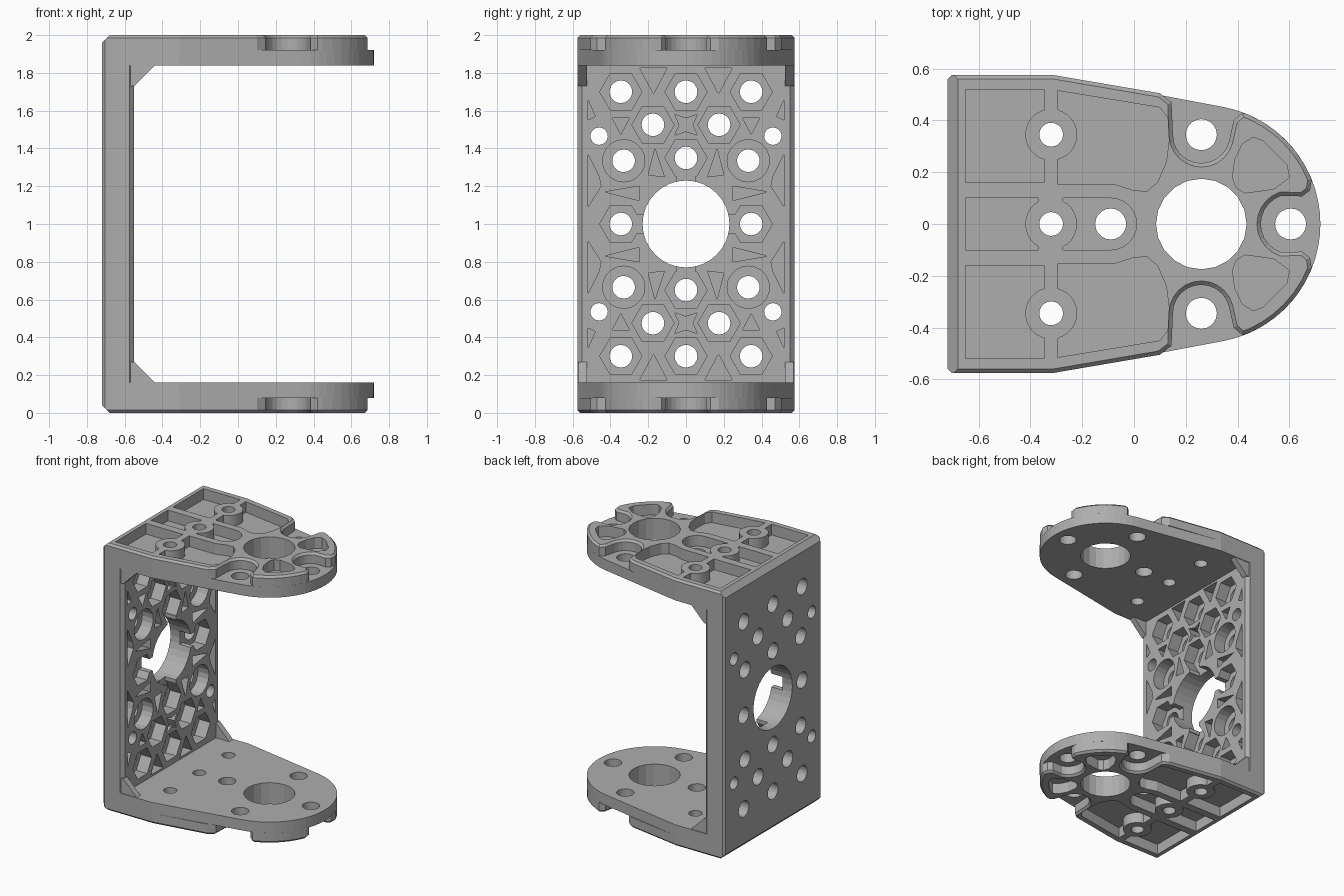
import bpy, bmesh
from math import sin, cos, radians, pi
from mathutils import Matrix

old = bpy.data.objects.get("Cube")
if old:
    bpy.data.objects.remove(old, do_unlink=True)

grey = bpy.data.materials.new("satin grey")
grey.use_nodes = True
grey.diffuse_color = (0.42, 0.42, 0.42, 1)
grey.node_tree.nodes["Principled BSDF"].inputs["Base Color"].default_value = (0.42, 0.42, 0.42, 1)


def arc(cx, cy, r, a, b, n):
    """Points along an arc, angles in degrees."""
    step = (b - a) / n
    return [(cx + r * cos(radians(a + step * i)), cy + r * sin(radians(a + step * i)))
            for i in range(n + 1)]


def ring(cx, cy, r, n=20):
    return arc(cx, cy, r, 0, 360, n)[:-1]


def rect(x0, x1, y0, y1):
    return [(x0, y0), (x1, y0), (x1, y1), (x0, y1)]


def flip(pts, su, sv=1, v0=0):
    """Reflect profile points; sv reflects about v0."""
    return [(su * u, v0 + sv * (v - v0)) for u, v in pts]


def mirrored(half):
    """Close a half outline (second coordinate > 0) across the centre line."""
    return half + [(u, -v) for u, v in reversed(half) if v > 1e-4]


def prism(name, pts, lo, hi, axis="z", bevel=0):
    """Extrude a flat outline between lo and hi along an axis."""
    place = {"z": lambda u, v, w: (u, v, w),
             "x": lambda u, v, w: (w, u, v),
             "y": lambda u, v, w: (u, w, v)}[axis]
    bm = bmesh.new()
    bottom = [bm.verts.new(place(u, v, lo)) for u, v in pts]
    top = [bm.verts.new(place(u, v, hi)) for u, v in pts]
    bm.faces.new(bottom)
    cap = bm.faces.new(top)
    for i in range(len(pts)):
        j = (i + 1) % len(pts)
        bm.faces.new((bottom[i], bottom[j], top[j], top[i]))
    bmesh.ops.recalc_face_normals(bm, faces=bm.faces)
    if bevel:
        bmesh.ops.bevel(bm, geom=list(cap.edges), offset=bevel, segments=1,
                        affect="EDGES", profile=0.5)
    mesh = bpy.data.meshes.new(name)
    bm.to_mesh(mesh)
    bm.free()
    mesh.materials.append(grey)
    obj = bpy.data.objects.new(name, mesh)
    bpy.context.collection.objects.link(obj)
    return obj


def cut(obj, cutters):
    """Subtract every cutter, then remove the cutters."""
    for c in cutters:
        c.hide_render = True
        mod = obj.modifiers.new("cut", "BOOLEAN")
        mod.operation = "DIFFERENCE"
        mod.solver = "EXACT"
        mod.object = c
    bpy.context.view_layer.update()
    deps = bpy.context.evaluated_depsgraph_get()
    mesh = bpy.data.meshes.new_from_object(obj.evaluated_get(deps))
    obj.modifiers.clear()
    obj.data = mesh
    for c in cutters:
        bpy.data.objects.remove(c, do_unlink=True)
    return obj


def mirror_copy(obj, name):
    """Copy a part to the other arm, reflected about z = 1."""
    mesh = obj.data.copy()
    mesh.transform(Matrix.Translation((0, 0, 2)) @ Matrix.Scale(-1, 4, (0, 0, 1)))
    mesh.flip_normals()
    copy = bpy.data.objects.new(name, mesh)
    bpy.context.collection.objects.link(copy)


# ---- arms: a flat plate with a pocketed rib layer outside it ----
back = [(-0.72, 0.56), (-0.705, 0.575), (-0.31, 0.575)]
plate_half = back + arc(0.26, 0, 0.46, 80, 0, 14)
rib_half = (back + [(0.10, 0.505), (0.145, 0.47), (0.15, 0.35)]
            + arc(0.26, 0.345, 0.11, 195, 345, 10) + [(0.385, 0.40), (0.42, 0.43)]
            + arc(0.26, 0, 0.46, 66, 22, 6) + [(0.68, 0.13), (0.65, 0.107)]
            + arc(0.605, 0, 0.115, 110, 180, 5))

arm_holes = [(0.26, 0, 0.175), (-0.09, 0, 0.06), (0.605, 0, 0.06), (-0.32, 0, 0.046)]
for s in (1, -1):
    arm_holes += [(0.26, s * 0.345, 0.06), (-0.32, s * 0.345, 0.046)]


def arm_drills():
    return [prism("drill", ring(*h), 1.7, 2.2) for h in arm_holes]


plate = cut(prism("upper_arm_plate", mirrored(plate_half), 1.84, 1.92), arm_drills())

# pockets, each leaving a round boss around its screw hole
slot = rect(-0.275, -0.09, -0.1, 0.1)[:1] + arc(-0.09, 0, 0.1, -90, 90, 12) + [(-0.275, 0.1)]
pockets = [(rect(-0.65, -0.37, -0.1, 0.1), 0), (slot, 0)]
side = [(-0.295, 0.155), (-0.08, 0.155), (0, 0.13), (0.05, 0.127), (0.09, 0.16), (0.125, 0.24),
        (0.135, 0.32), (0.13, 0.41), (0.10, 0.45), (-0.295, 0.515)]
tip = [(0.38, 0.18), (0.39, 0.25), (0.42, 0.31), (0.46, 0.335), (0.50, 0.32), (0.59, 0.23),
       (0.60, 0.18), (0.54, 0.135), (0.43, 0.12), (0.395, 0.14)]
for s in (1, -1):
    pockets += [(flip(rect(-0.65, -0.345, 0.16, 0.52), 1, s), s * 0.345),
                (flip(side, 1, s), s * 0.345), (flip(tip, 1, s), s * 0.345)]

cutters = arm_drills()
for pts, boss_y in pockets:
    pocket = prism("pocket", pts, 1.85, 2.1)
    cutters.append(cut(pocket, [prism("boss", ring(-0.32, boss_y, 0.1, 28), 1.8, 2.2)]))
# long chamfer along the back corner
cutters.append(prism("corner", [(-0.8, 1.88), (-0.8, 2.08), (-0.6, 2.08)], -1, 1, "y"))
ribs = cut(prism("upper_arm_ribs", mirrored(rib_half), 1.92, 2.0, bevel=0.015), cutters)
mirror_copy(plate, "lower_arm_plate")
mirror_copy(ribs, "lower_arm_ribs")

# ---- back wall: drilled sheet with a lattice on its inner side ----
screw_holes = [(0, 1.7), (0.345, 1.7), (0.175, 1.525), (0, 1.35), (0.33, 1.335), (0.345, 1.0)]
small_hole = (0.46, 1.465)
reflections = [(s, t) for s in (1, -1) for t in (1, -1)]


def four_ways(outlines):
    """Repeat wall outlines in all quadrants, without duplicates."""
    seen, result = set(), []
    for pts in outlines:
        for s, t in reflections:
            new = flip(pts, s, t, 1)
            key = tuple(sorted((round(u, 3) + 0.0, round(v, 3)) for u, v in new))
            if key not in seen:
                seen.add(key)
                result.append(new)
    return result


def wall_cutters(outlines):
    return [prism("cutter", p, -0.9, -0.4, "x") for p in four_ways(outlines)]


centre = ring(0, 1, 0.23, 32)
small = ring(*small_hole, 0.046)
sheet = prism("back_wall_sheet",
              mirrored([(-0.72, 0.56), (-0.705, 0.575), (-0.64, 0.575)]), 0.08, 1.92)
cut(sheet, wall_cutters([centre, small] + [ring(u, v, 0.06) for u, v in screw_holes]))

# hexagonal nut recesses, one round recess, and weight-saving cells
cells = [ring(u, v, 0.112, 20 if u == 0.33 else 6) for u, v in screw_holes]
cells += [
    [(0.10, 1.825), (0.245, 1.825), (0.172, 1.69)],
    [(0.115, 1.25), (0.20, 1.26), (0.165, 1.40)],
    [(0.25, 1.125), (0.43, 1.17), (0.25, 1.20)],
    [(0.30, 1.56), (0.39, 1.56), (0.345, 1.475)],
    [(0.52, 1.37), (0.46, 1.25), (0.45, 1.20), (0.52, 1.09)],
    [(0.52, 1.55), (0.48, 1.57), (0.52, 1.66)],
    [(-0.06, 1.58), (0, 1.56), (0.06, 1.58), (0.035, 1.525),
     (0.06, 1.47), (0, 1.49), (-0.06, 1.47), (-0.035, 1.525)],
    rect(-0.05, 0.05, 1.15, 1.28),
    rect(0.15, 0.28, 0.95, 1.05),
]
lattice = prism("back_wall_lattice",
                mirrored([(-0.64, 0.575), (-0.575, 0.575), (-0.55, 0.55)]), 0.1, 1.9)
cut(lattice, wall_cutters([centre, small] + cells))

# ---- corner gussets at the wall's side edges ----
brace = [(-0.58, 1.73), (-0.55, 1.73), (-0.44, 1.84), (-0.44, 1.86), (-0.58, 1.86)]
for s, label in ((1, "back"), (-1, "front")):
    lo, hi = sorted((s * 0.525, s * 0.57))
    gusset = prism("upper_" + label + "_gusset", brace, lo, hi, "y")
    mirror_copy(gusset, "lower_" + label + "_gusset")
